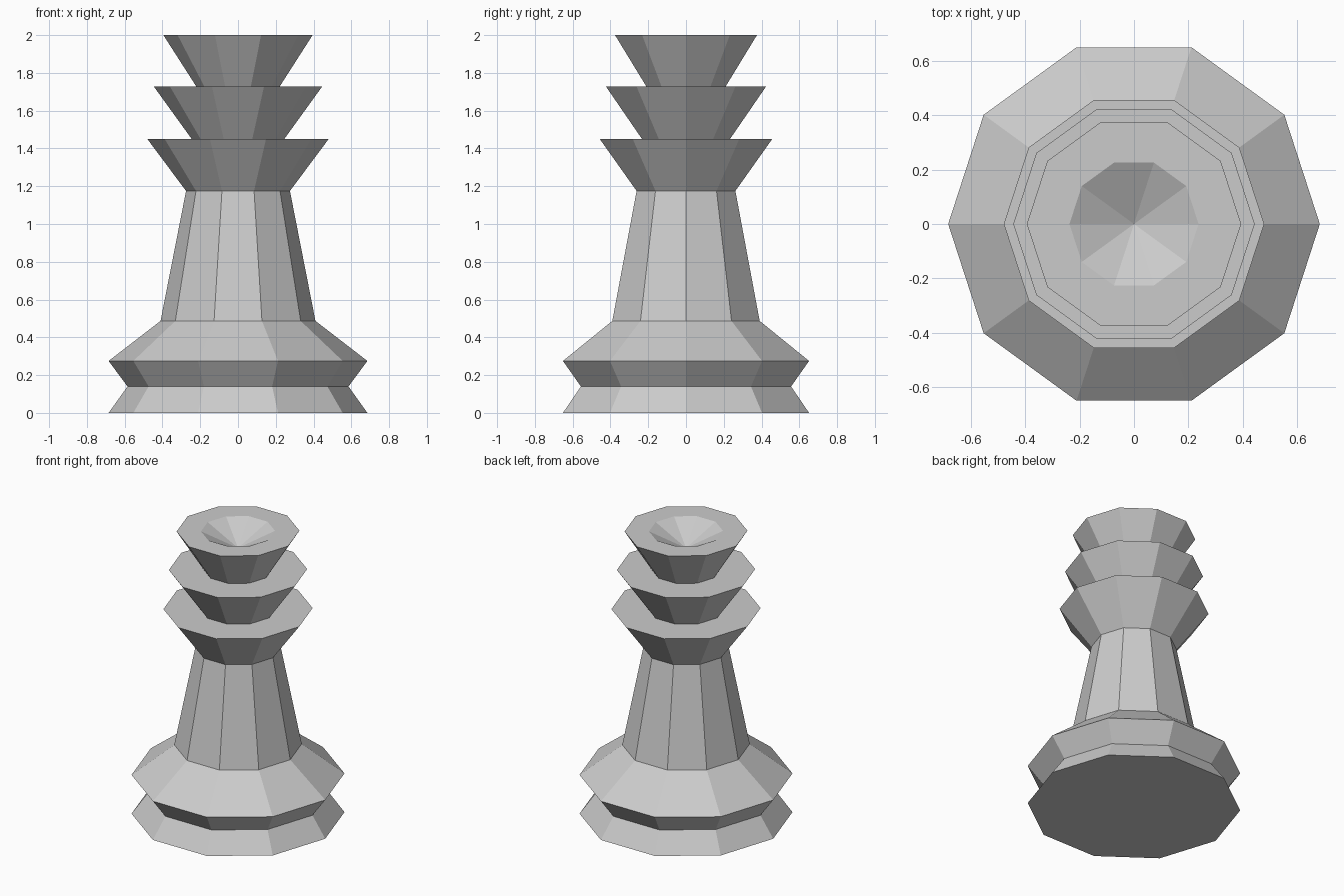
import bpy, bmesh
from math import cos, sin, tau

if "Cube" in bpy.data.objects:
    bpy.data.objects.remove(bpy.data.objects["Cube"])

SIDES = 10


def lathe(name, profile):
    """Revolve (radius, z) points into a flat-faced ten-sided part; radius 0 is a pole."""
    bm = bmesh.new()
    rings = []
    for r, z in profile:
        n = SIDES if r > 0 else 1
        rings.append([bm.verts.new((r * cos(tau * i / SIDES), r * sin(tau * i / SIDES), z))
                      for i in range(n)])
    for a, b in zip(rings, rings[1:]):
        for i in range(SIDES):
            j = (i + 1) % SIDES
            quad = [a[i % len(a)], a[j % len(a)], b[j % len(b)], b[i % len(b)]]
            bm.faces.new(list(dict.fromkeys(quad)))
    mesh = bpy.data.meshes.new(name)
    bm.to_mesh(mesh)
    bm.free()
    obj = bpy.data.objects.new(name, mesh)
    bpy.context.collection.objects.link(obj)
    return obj


# Stepped foot with closed underside
lathe("base", [(0, 0), (0.685, 0), (0.585, 0.14), (0.685, 0.275), (0.41, 0.487)])

# Tapered shaft
lathe("shaft", [(0.41, 0.487), (0.275, 1.175)])

# Flared collars, each topped by a flat ledge reaching in to the next one
lathe("lower_collar", [(0.275, 1.175), (0.48, 1.45), (0.245, 1.45)])
lathe("middle_collar", [(0.245, 1.45), (0.445, 1.727), (0.22, 1.727)])

# Top collar with a shallow conical dish
lathe("top_collar", [(0.22, 1.727), (0.395, 2.0), (0.238, 2.0), (0, 1.88)])
